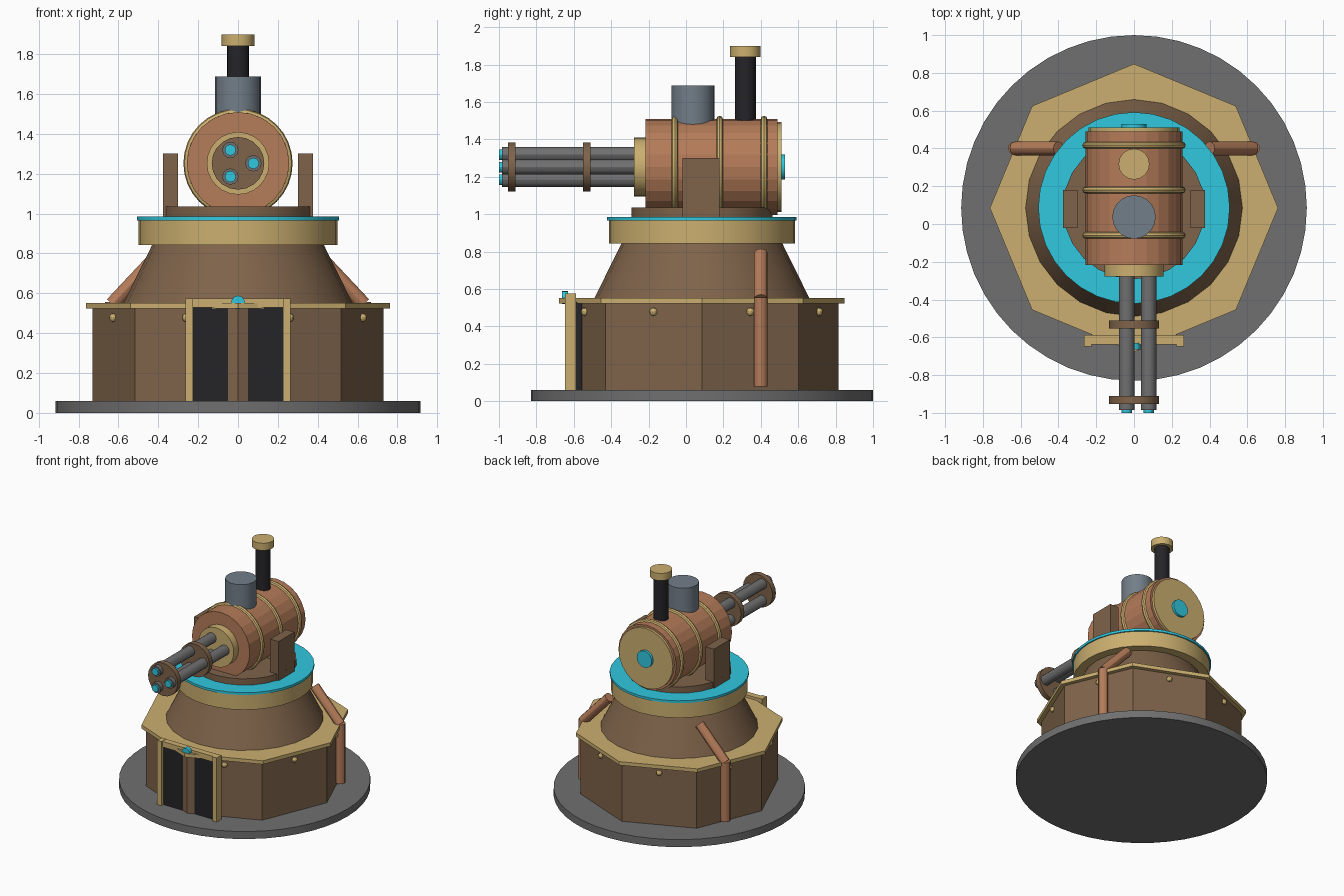
import bpy, math
from mathutils import Vector

if "Cube" in bpy.data.objects:
    bpy.data.objects.remove(bpy.data.objects["Cube"])

CY = 0.085   # centre of the round base in y
BZ = 1.252   # height of the boiler axis


def mat(name, r, g, b):
    m = bpy.data.materials.new(name)
    m.diffuse_color = (r, g, b, 1)
    m.use_nodes = True
    m.node_tree.nodes["Principled BSDF"].inputs["Base Color"].default_value = m.diffuse_color
    return m


BROWN = mat("brown", 0.21, 0.125, 0.068)
GOLD = mat("gold", 0.60, 0.43, 0.16)
COPPER = mat("copper", 0.46, 0.20, 0.10)
CYAN = mat("cyan", 0.03, 0.58, 0.74)
DARK = mat("dark", 0.018, 0.018, 0.022)
STEEL = mat("steel", 0.17, 0.21, 0.25)
GREY = mat("grey", 0.16, 0.16, 0.16)


def finish(name, m, smooth):
    o = bpy.context.object
    o.name = name
    o.data.materials.append(m)
    if smooth:
        bpy.ops.object.shade_smooth_by_angle(angle=math.radians(30))
    return o


def rod(name, a, b, r, m, n=24, r2=None, smooth=True):
    """Cylinder or cone frustum from point a to point b."""
    a, b = Vector(a), Vector(b)
    d = b - a
    bpy.ops.mesh.primitive_cone_add(
        vertices=n, radius1=r, radius2=r if r2 is None else r2, depth=d.length,
        location=(a + b) / 2, rotation=d.to_track_quat('Z', 'Y').to_euler())
    return finish(name, m, smooth)


def disc(name, z0, z1, r, m, n=24, r2=None, y=CY, smooth=True):
    """Upright round part."""
    bpy.ops.mesh.primitive_cone_add(
        vertices=n, radius1=r, radius2=r if r2 is None else r2, depth=z1 - z0,
        location=(0, y, (z0 + z1) / 2))
    return finish(name, m, smooth)


def along_y(name, y0, y1, r, m, n=24, x=0, z=BZ, smooth=True):
    return rod(name, (x, y0, z), (x, y1, z), r, m, n, smooth=smooth)


def box(name, lo, hi, m):
    lo, hi = Vector(lo), Vector(hi)
    bpy.ops.mesh.primitive_cube_add(size=1, location=(lo + hi) / 2)
    bpy.context.object.scale = hi - lo
    return finish(name, m, False)


# Base and octagonal housing
disc("ground_plate", 0, 0.06, 0.915, GREY, 48)
disc("housing", 0.06, 0.53, 0.73, BROWN, 8, smooth=False)
disc("housing_trim", 0.523, 0.552, 0.763, GOLD, 8, smooth=False)
for i in range(8):
    a = math.radians(22.5 + 45 * i)
    bpy.ops.mesh.primitive_uv_sphere_add(
        segments=10, ring_count=6, radius=0.022,
        location=(0.676 * math.cos(a), CY + 0.676 * math.sin(a), 0.478))
    finish("rivet", GOLD, True)

# Doorway
box("door_panel", (-0.228, -0.624, 0.06), (0.228, -0.555, 0.53), DARK)
for s in (-1, 1):
    x0, x1 = sorted((s * 0.226, s * 0.264))
    box("door_post", (x0, -0.648, 0.06), (x1, -0.588, 0.575), GOLD)
box("door_header", (-0.264, -0.637, 0.528), (0.264, -0.588, 0.573), GOLD)
along_y("door_lamp", -0.664, -0.63, 0.034, CYAN, 16, z=0.554)

# Conical tower and turntable
disc("tower_cone", 0.54, 0.85, 0.58, BROWN, 24, r2=0.427)
disc("tower_ring", 0.843, 0.968, 0.498, GOLD, 32)
disc("glow_ring", 0.966, 0.985, 0.507, CYAN, 32)
disc("turntable", 0.98, 1.035, 0.377, BROWN, 24)

# Side pipes and cradle arms
for s in (-1, 1):
    rod("pipe_lower", (s * 0.63, 0.4, 0.08), (s * 0.63, 0.4, 0.555), 0.037, COPPER, 12)
    rod("pipe_upper", (s * 0.63, 0.4, 0.545), (s * 0.40, 0.4, 0.79), 0.037, COPPER, 12)
    x0, x1 = sorted((s * 0.30, s * 0.375))
    box("cradle_arm", (x0, -0.02, 0.985), (x1, 0.18, 1.30), BROWN)

# Boiler
along_y("boiler", -0.217, 0.49, 0.257, COPPER, 24, smooth=False)
for y in (-0.06, 0.18, 0.417):
    bpy.ops.mesh.primitive_torus_add(
        major_segments=32, minor_segments=8, major_radius=0.256, minor_radius=0.018,
        location=(0, y, BZ), rotation=(math.pi / 2, 0, 0))
    finish("boiler_band", GOLD, True)
along_y("rear_cap", 0.48, 0.51, 0.24, GOLD, 24)
along_y("rear_lamp", 0.50, 0.53, 0.067, CYAN, 16)
along_y("front_collar", -0.278, -0.21, 0.157, GOLD, 24)

# Rotary barrels
for i in range(3):
    a = math.radians(120 * i)
    x, z = 0.077 * math.cos(a), BZ + 0.077 * math.sin(a)
    along_y("gun_barrel", -0.985, -0.25, 0.041, GREY, 12, x, z)
    along_y("barrel_tip", -1.0, -0.975, 0.028, CYAN, 12, x, z)
for y in (-0.932, -0.531):
    along_y("barrel_clamp", y - 0.021, y + 0.021, 0.132, BROWN, 20)

# Tank and chimney
disc("steam_tank", 1.42, 1.688, 0.115, STEEL, 20, y=0.037)
disc("chimney", 1.42, 1.85, 0.056, DARK, 16, y=0.317)
disc("chimney_cap", 1.84, 1.898, 0.082, GOLD, 16, y=0.317)
